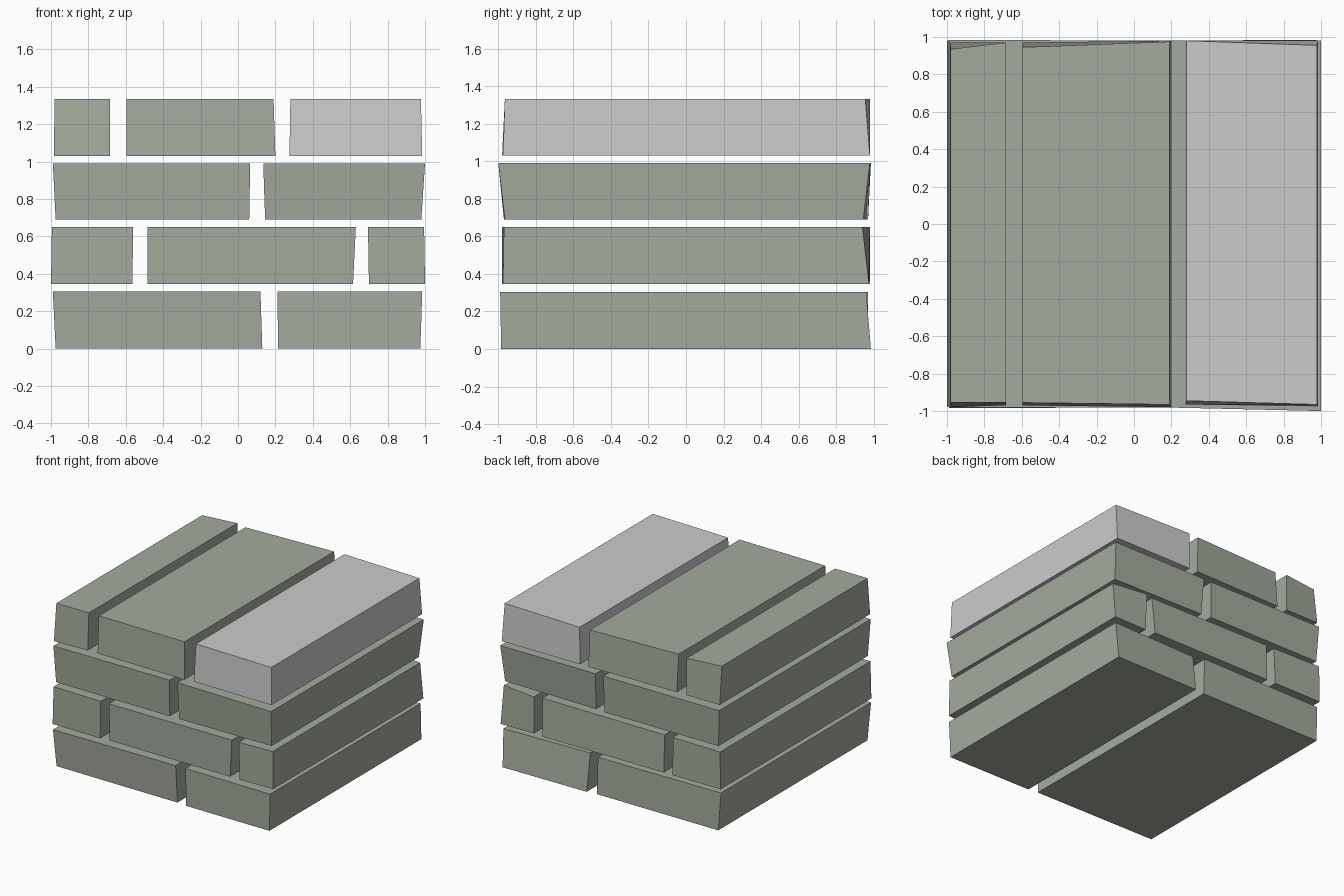
import bpy

stone = bpy.data.materials.new("green_grey_stone")
stone.diffuse_color = (0.37, 0.41, 0.34, 1)


def brick(name, z, xs, ys, mat=stone):
    """Skewed box. xs and ys: (low, high) at the bottom, then (low, high) at the top.
    Each ys entry is a pair: y at the left end and y at the right end."""
    verts = []
    for lvl in (0, 1):
        xl, xr = xs[2 * lvl:2 * lvl + 2]
        front, back = ys[2 * lvl:2 * lvl + 2]
        verts += [(xl, front[0], z[lvl]), (xr, front[1], z[lvl]),
                  (xr, back[1], z[lvl]), (xl, back[0], z[lvl])]
    faces = [(3, 2, 1, 0), (4, 5, 6, 7)]
    faces += [(i, (i + 1) % 4, (i + 1) % 4 + 4, i + 4) for i in range(4)]
    mesh = bpy.data.meshes.new(name)
    mesh.from_pydata(verts, [], faces)
    if mat:
        mesh.materials.append(mat)
    obj = bpy.data.objects.new(name, mesh)
    bpy.context.collection.objects.link(obj)
    return obj


# Bottom course: two long bricks
z = (0.0, 0.305)
brick("course1_left", z, (-0.975, 0.13, -0.99, 0.12),
      ((-0.96, -0.97), (0.975, 0.97), (-0.985, -0.98), (0.96, 0.97)))
brick("course1_right", z, (0.215, 0.975, 0.21, 0.985),
      ((-0.98, -0.985), (0.98, 0.985), (-0.98, -0.99), (0.94, 0.96)))

# Second course: short, long, short
z = (0.345, 0.65)
brick("course2_left", z, (-1.0, -0.565, -0.995, -0.56),
      ((-0.975, -0.98), (0.98, 0.98), (-0.97, -0.98), (0.98, 0.97)))
brick("course2_middle", z, (-0.485, 0.615, -0.485, 0.63),
      ((-0.97, -0.98), (0.98, 0.98), (-0.98, -0.98), (0.97, 0.96)))
brick("course2_right", z, (0.70, 1.0, 0.695, 0.995),
      ((-0.98, -0.975), (0.97, 0.975), (-0.98, -0.97), (0.98, 0.94)))

# Third course: two long bricks
z = (0.69, 0.99)
brick("course3_left", z, (-0.975, 0.06, -0.99, 0.065),
      ((-0.965, -0.97), (0.97, 0.97), (-0.98, -0.98), (0.985, 0.98)))
brick("course3_right", z, (0.145, 0.98, 0.135, 1.0),
      ((-0.97, -0.965), (0.96, 0.945), (-0.98, -1.0), (0.98, 0.98)))

# Top course: short, medium, and a plain grey brick
z = (1.03, 1.333)
brick("course4_left", z, (-0.985, -0.685, -0.98, -0.685),
      ((-0.98, -0.97), (0.97, 0.97), (-0.955, -0.955), (0.935, 0.97)))
brick("course4_middle", z, (-0.595, 0.2, -0.595, 0.19),
      ((-0.97, -0.98), (0.97, 0.98), (-0.955, -0.965), (0.945, 0.975)))
brick("course4_right", z, (0.275, 0.985, 0.28, 0.978),
      ((-0.965, -0.975), (0.98, 0.98), (-0.945, -0.965), (0.98, 0.955)), None)
